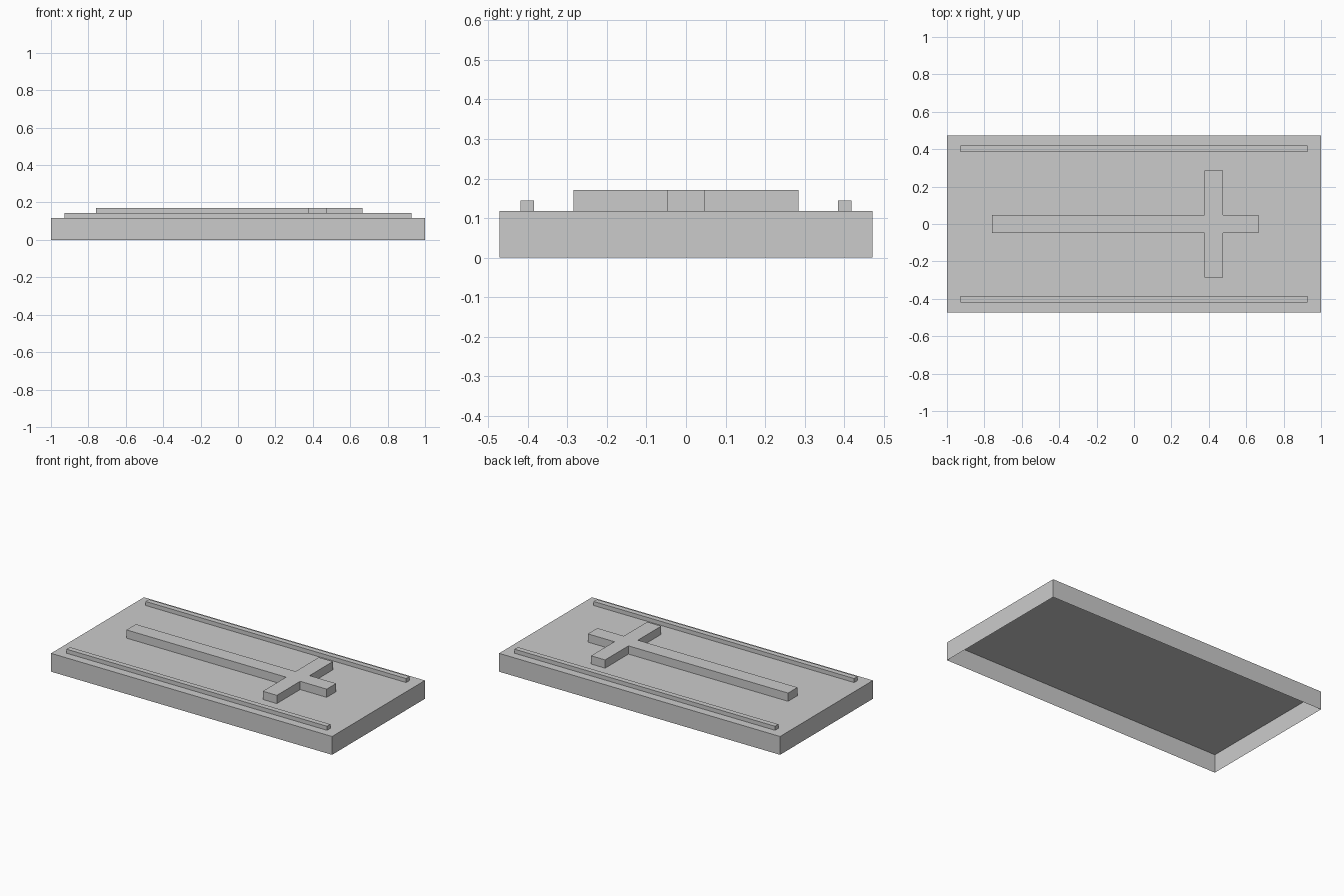
import bpy
import bmesh

cube = bpy.data.objects.get("Cube")
if cube:
    bpy.data.objects.remove(cube, do_unlink=True)

# Single plain grey
GREY = (0.6, 0.6, 0.6, 1.0)
grey = bpy.data.materials.new("plain grey")
grey.use_nodes = True
grey.diffuse_color = GREY
grey.node_tree.nodes["Principled BSDF"].inputs["Base Color"].default_value = GREY


def open_prism(name, outline, bottom, top):
    """Extrude a counter-clockwise outline upwards, leaving the underside open."""
    bm = bmesh.new()
    low = [bm.verts.new((x, y, bottom)) for x, y in outline]
    high = [bm.verts.new((x, y, top)) for x, y in outline]
    bm.faces.new(high)
    for i in range(len(outline)):
        j = (i + 1) % len(outline)
        bm.faces.new((low[i], low[j], high[j], high[i]))
    mesh = bpy.data.meshes.new(name)
    bm.to_mesh(mesh)
    bm.free()
    mesh.materials.append(grey)
    obj = bpy.data.objects.new(name, mesh)
    bpy.context.collection.objects.link(obj)
    return obj


def rectangle(x0, x1, y0, y1):
    return [(x0, y0), (x1, y0), (x1, y1), (x0, y1)]


SLAB_TOP = 0.118

# Hollow slab, open below
open_prism("slab", rectangle(-1, 1, -0.472, 0.472), 0, SLAB_TOP)

# Slim rails along both long edges
for name, y in (("front_rail", -0.402), ("back_rail", 0.402)):
    open_prism(name, rectangle(-0.927, 0.927, y - 0.017, y + 0.017), SLAB_TOP, 0.144)

# Raised cross as one outline: lower half, then its mirror image
foot, head = -0.76, 0.665
arm_x0, arm_x1 = 0.376, 0.476
half_width, arm_reach = 0.048, 0.285
lower = [(foot, -half_width), (arm_x0, -half_width), (arm_x0, -arm_reach),
         (arm_x1, -arm_reach), (arm_x1, -half_width), (head, -half_width)]
upper = [(x, -y) for x, y in reversed(lower)]
open_prism("raised_cross", lower + upper, SLAB_TOP, 0.171)
